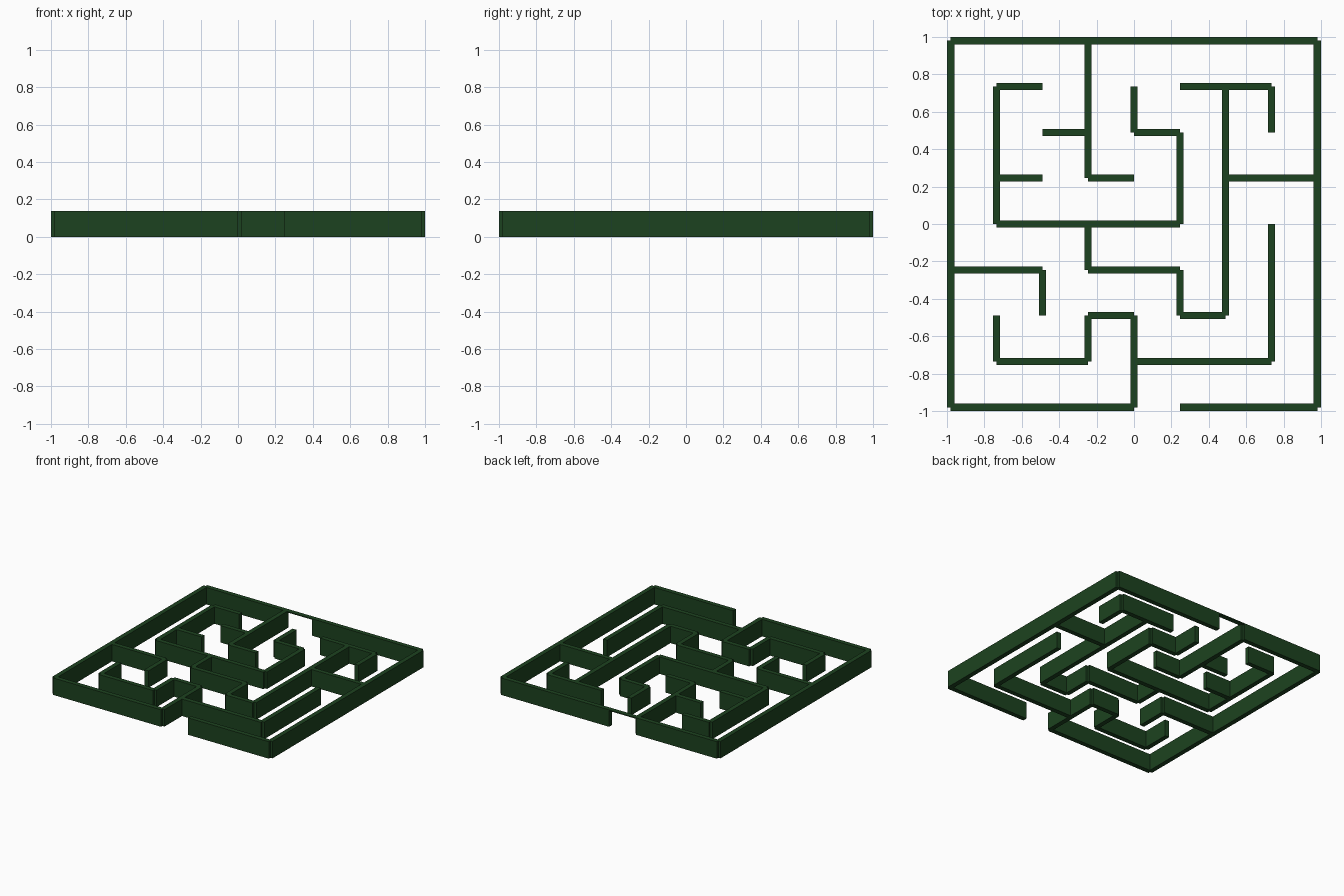
import bpy

if "Cube" in bpy.data.objects:
    bpy.data.objects.remove(bpy.data.objects["Cube"])

STEP = 0.245      # maze cell size
THICK = 0.038     # wall thickness
HEIGHT = 0.139
LINTEL = 0.008    # thin strip bridging the exit

# wall runs on the 8 x 8 lattice: line index -> [(start, end), ...]
ROWS = {
    8: [(0, 3), (4, 8)], 7: [(1, 2), (5, 7)], 6: [(2, 3), (4, 5)],
    5: [(1, 2), (3, 4), (6, 8)], 4: [(1, 5)], 3: [(0, 2), (3, 5)],
    2: [(3, 4), (5, 6)], 1: [(1, 3), (4, 7)], 0: [(0, 4), (5, 8)],
}
COLUMNS = {
    0: [(0, 8)], 1: [(1, 2), (4, 7)], 2: [(2, 3)],
    3: [(1, 2), (3, 4), (5, 8)], 4: [(0, 2), (6, 7)],
    5: [(2, 3), (4, 6)], 6: [(2, 7)], 7: [(1, 4), (6, 7)], 8: [(0, 8)],
}

hedge = bpy.data.materials.new("hedge_green")
hedge.diffuse_color = (0.012, 0.055, 0.014, 1)
hedge.use_nodes = True
hedge.node_tree.nodes["Principled BSDF"].inputs["Base Color"].default_value = hedge.diffuse_color


def wall(name, line, start, end, along_x, z0=0.0, z1=HEIGHT):
    """Box running between two lattice points along one grid line."""
    mid = ((start + end) / 2 - 4) * STEP
    off = (line - 4) * STEP
    length = (end - start) * STEP
    loc = (mid, off) if along_x else (off, mid)
    size = (length, THICK) if along_x else (THICK, length)
    bpy.ops.mesh.primitive_cube_add(size=1, location=(*loc, (z0 + z1) / 2))
    ob = bpy.context.object
    ob.name = name
    ob.scale = (*size, z1 - z0)
    ob.data.materials.append(hedge)


# walls running left to right
for line, runs in ROWS.items():
    for a, b in runs:
        wall(f"cross_wall_{line}_{a}", line, a, b, True)

# walls running front to back
for line, runs in COLUMNS.items():
    for a, b in runs:
        wall(f"long_wall_{line}_{a}", line, a, b, False)

# thin strip over the opening in the back wall
wall("exit_lintel", 8, 3, 4, True, HEIGHT - LINTEL, HEIGHT)
